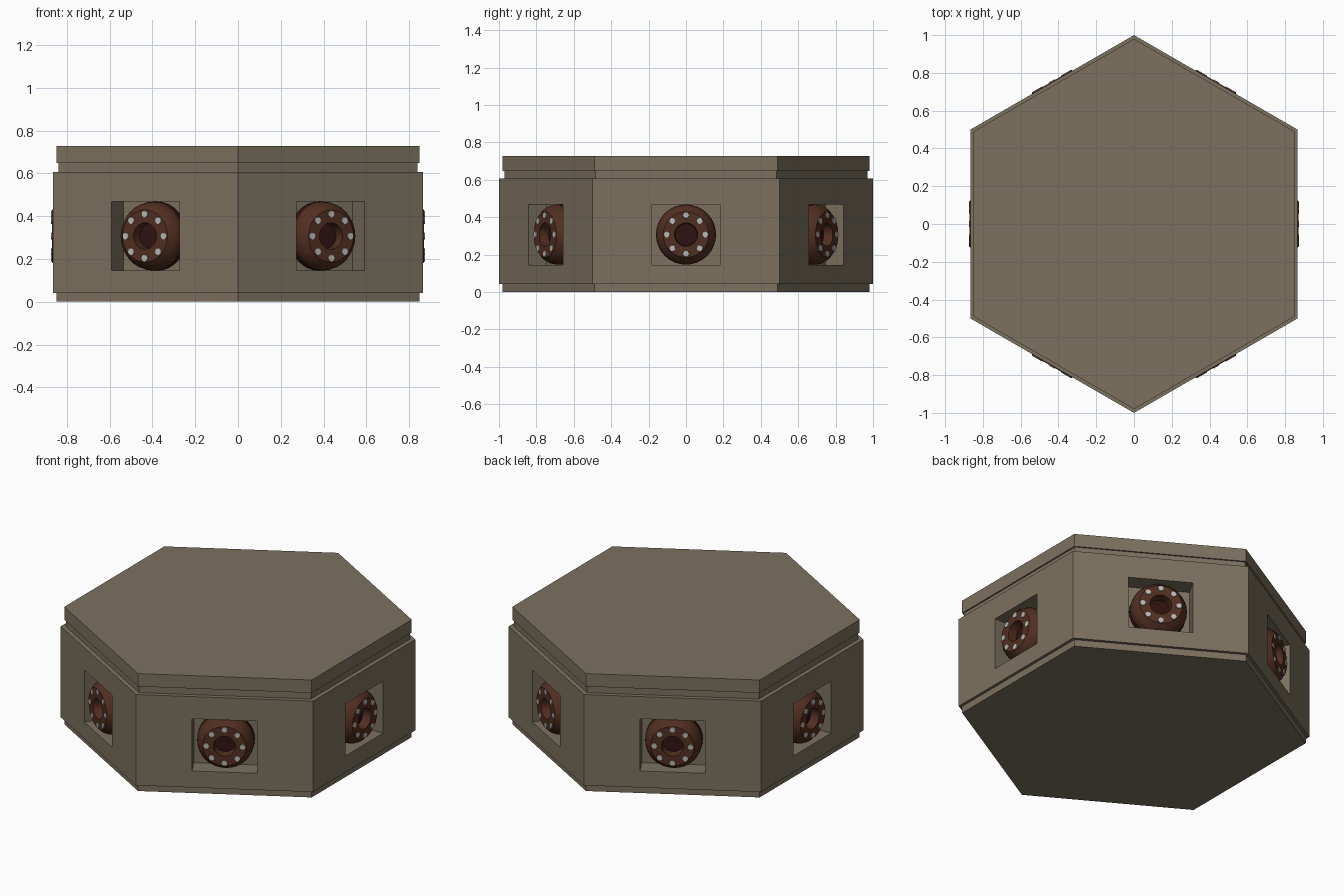
import bpy, bmesh, math
from mathutils import Matrix, Vector

cube = bpy.data.objects.get("Cube")
if cube:
    bpy.data.objects.remove(cube, do_unlink=True)


def material(name, rgb):
    m = bpy.data.materials.new(name)
    m.use_nodes = True
    color = (*rgb, 1)
    m.diffuse_color = color
    m.node_tree.nodes["Principled BSDF"].inputs["Base Color"].default_value = color
    return m


STONE = material("stone_brown", (0.20, 0.165, 0.115))
RUST = material("rust_red", (0.085, 0.028, 0.015))
MAROON = material("dark_maroon", (0.028, 0.006, 0.005))
STEEL = material("pale_steel", (0.48, 0.48, 0.47))

SIDES = 6
APOTHEM = math.cos(math.pi / SIDES)
PORT_Z = 0.307


def add_object(name, bm, *mats):
    bmesh.ops.remove_doubles(bm, verts=bm.verts, dist=1e-5)
    bmesh.ops.recalc_face_normals(bm, faces=bm.faces)
    mesh = bpy.data.meshes.new(name)
    bm.to_mesh(mesh)
    bm.free()
    for m in mats:
        mesh.materials.append(m)
    ob = bpy.data.objects.new(name, mesh)
    bpy.context.collection.objects.link(ob)
    return ob


def hex_slab(name, radius, z0, z1):
    bm = bmesh.new()
    place = Matrix.Translation((0, 0, (z0 + z1) / 2)) @ Matrix.Rotation(math.pi / 2, 4, 'Z')
    bmesh.ops.create_cone(bm, cap_ends=True, segments=SIDES, radius1=radius,
                          radius2=radius, depth=z1 - z0, matrix=place)
    # Put a corner on the front and back
    first = max(bm.verts, key=lambda v: v.co.y)
    if abs(first.co.x) > 0.01:
        bmesh.ops.rotate(bm, verts=bm.verts, matrix=Matrix.Rotation(math.pi / SIDES, 3, 'Z'))
    return add_object(name, bm, STONE)


# Base plinth, neck and roof slab
hex_slab("base_plinth", 0.98, 0, 0.042)
hex_slab("neck", 0.97, 0.60, 0.655)
hex_slab("roof_slab", 0.98, 0.648, 0.728)


# Main walls, each with a square recess
def rectangle(bm, turn, x, half, z0, z1):
    corners = ((-half, z0), (half, z0), (half, z1), (-half, z1))
    return [bm.verts.new(turn @ Vector((x, y, z))) for y, z in corners]


bm = bmesh.new()
Z0, Z1 = 0.042, 0.606
for i in range(SIDES):
    turn = Matrix.Rotation(i * math.tau / SIDES, 3, 'Z')
    loops = [rectangle(bm, turn, APOTHEM, 0.5, Z0, Z1),
             rectangle(bm, turn, APOTHEM, 0.183, 0.145, 0.468),
             rectangle(bm, turn, APOTHEM - 0.11, 0.183, 0.145, 0.468)]
    for a, b in zip(loops, loops[1:]):
        for k in range(4):
            n = (k + 1) % 4
            bm.faces.new((a[k], a[n], b[n], b[k]))
    bm.faces.new(loops[-1])
bmesh.ops.remove_doubles(bm, verts=bm.verts, dist=1e-5)
edges = [e for e in bm.edges if e.is_boundary]
bmesh.ops.holes_fill(bm, edges=edges, sides=SIDES)
add_object("main_walls", bm, STONE)

# Round port: a lathed profile of (outward distance, radius)
profile = [(-0.11, 0.161), (-0.07, 0.161), (-0.045, 0.157), (-0.02, 0.145),
           (-0.004, 0.128), (0.004, 0.122), (0.004, 0.062), (-0.05, 0.058), (-0.05, 0)]
bm = bmesh.new()
verts = [bm.verts.new((x, 0, r)) for x, r in profile]
edges = [bm.edges.new(pair) for pair in zip(verts, verts[1:])]
bmesh.ops.spin(bm, geom=verts + edges, axis=(1, 0, 0), cent=(0, 0, 0),
               angle=math.tau, steps=32, use_duplicate=False)
for f in bm.faces:
    c = f.calc_center_median()
    radius = math.hypot(c.y, c.z)
    behind = c.x < -0.06 and radius > 0.1
    floor = radius < 0.05
    f.material_index = 1 if behind or floor else 0
port = add_object("port", bm, RUST, MAROON)
bpy.context.view_layer.objects.active = port
port.select_set(True)
bpy.ops.object.shade_smooth_by_angle(angle=math.radians(35))
port.select_set(False)

# Ring of eight studs on the port face
bm = bmesh.new()
for k in range(8):
    a = k * math.tau / 8
    place = (Matrix.Translation((0.002, 0.103 * math.cos(a), 0.103 * math.sin(a)))
             @ Matrix.Rotation(math.pi / 2, 4, 'Y'))
    bmesh.ops.create_cone(bm, cap_ends=True, segments=10, radius1=0.019,
                          radius2=0.016, depth=0.012, matrix=place)
studs = add_object("studs", bm, STEEL)

# Repeat port and studs on all six walls
for i in range(SIDES):
    a = i * math.tau / SIDES
    for source in (port, studs):
        ob = source
        if i:
            ob = source.copy()
            ob.name = f"{source.name}_{i + 1}"
            bpy.context.collection.objects.link(ob)
        ob.location = (APOTHEM * math.cos(a), APOTHEM * math.sin(a), PORT_Z)
        ob.rotation_euler.z = a
